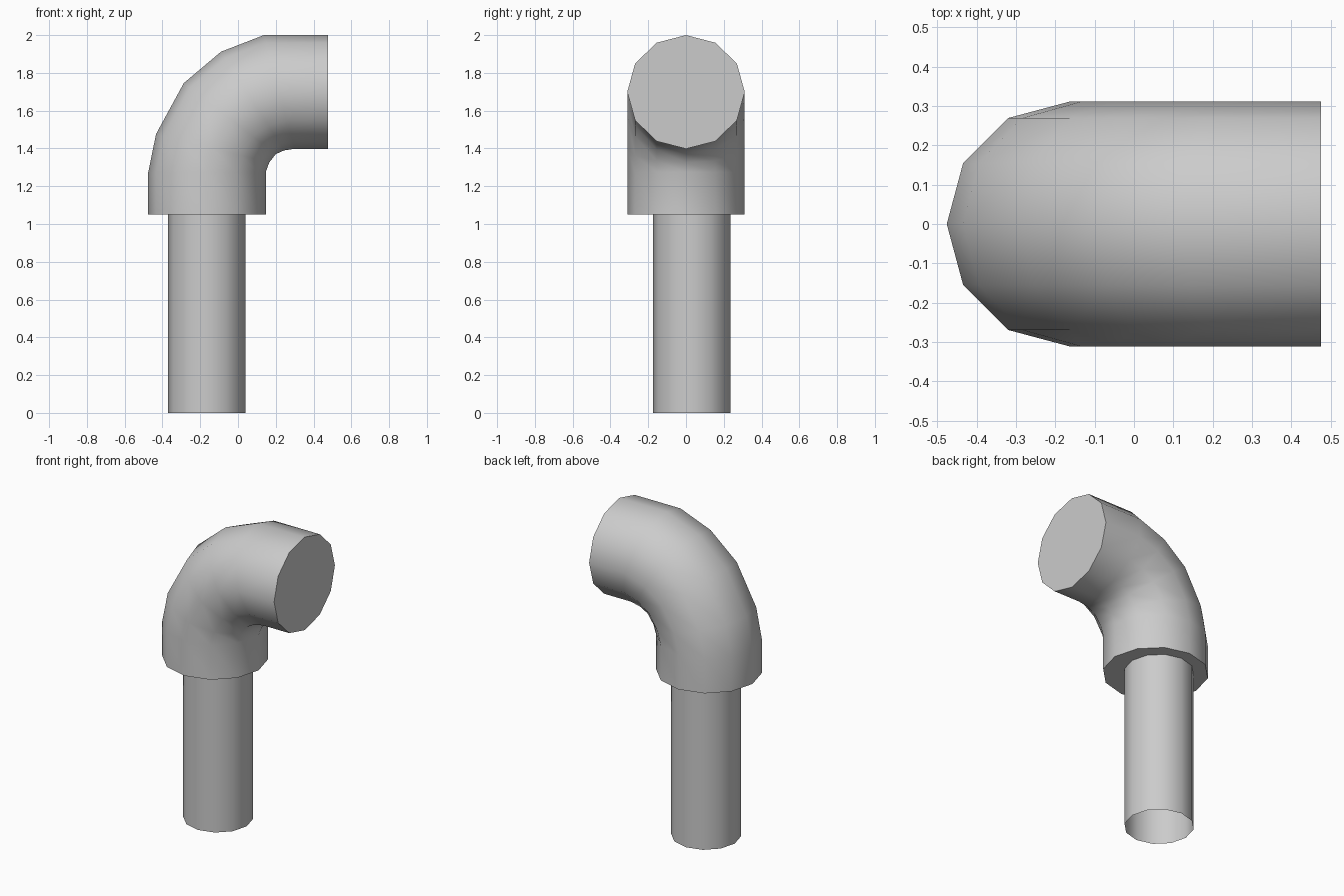
import bpy, bmesh
from math import cos, sin, tau, radians
from mathutils import Vector

cube = bpy.data.objects.get("Cube")
if cube:
    bpy.data.objects.remove(cube, do_unlink=True)

SIDES = 12

grey = bpy.data.materials.new("light_grey")
grey.use_nodes = True
colour = (0.6, 0.6, 0.6, 1)
grey.diffuse_color = colour
grey.node_tree.nodes["Principled BSDF"].inputs["Base Color"].default_value = colour


def tube(name, sections, half_width, y, capped):
    """Loft rings, each spanning an outer and an inner (x, z) point."""
    bm = bmesh.new()
    rings = []
    for (ox, oz), (ix, iz) in sections:
        outer, inner = Vector((ox, y, oz)), Vector((ix, y, iz))
        centre, arm = (outer + inner) / 2, (outer - inner) / 2
        side = Vector((0, half_width, 0))
        angles = [tau * i / SIDES for i in range(SIDES)]
        rings.append([bm.verts.new(centre + arm * cos(a) + side * sin(a)) for a in angles])
    for low, high in zip(rings, rings[1:]):
        for i in range(SIDES):
            j = (i + 1) % SIDES
            bm.faces.new((low[i], low[j], high[j], high[i]))
    if capped:
        bm.faces.new(rings[0])
        bm.faces.new(rings[-1])
        bmesh.ops.recalc_face_normals(bm, faces=bm.faces)
    else:
        # Open tube: make the walls face outward
        bm.normal_update()
        face = bm.faces[:][0]
        middle = sum((v.co for v in rings[0]), Vector()) / SIDES
        if face.normal.dot(face.calc_center_median() - middle) < 0:
            bmesh.ops.reverse_faces(bm, faces=bm.faces)
    mesh = bpy.data.meshes.new(name)
    bm.to_mesh(mesh)
    bm.free()
    mesh.materials.append(grey)
    obj = bpy.data.objects.new(name, mesh)
    bpy.context.collection.objects.link(obj)
    bpy.ops.object.select_all(action="DESELECT")
    obj.select_set(True)
    bpy.context.view_layer.objects.active = obj
    bpy.ops.object.shade_smooth_by_angle(angle=radians(40))
    return obj


# Elbow: straight collar, bend, straight outlet
tube("elbow", [
    ((-0.476, 1.05), (0.147, 1.05)),
    ((-0.476, 1.27), (0.147, 1.275)),
    ((-0.434, 1.476), (0.165, 1.325)),
    ((-0.287, 1.746), (0.2, 1.37)),
    ((-0.09, 1.912), (0.245, 1.39)),
    ((0.137, 2.0), (0.3, 1.398)),
    ((0.476, 2.0), (0.476, 1.398)),
], 0.311, 0, True)

# Upright pipe, open at the foot and set slightly back
tube("upright_pipe", [
    ((-0.37, 0), (0.04, 0)),
    ((-0.37, 1.05), (0.04, 1.05)),
], 0.205, 0.031, False)
